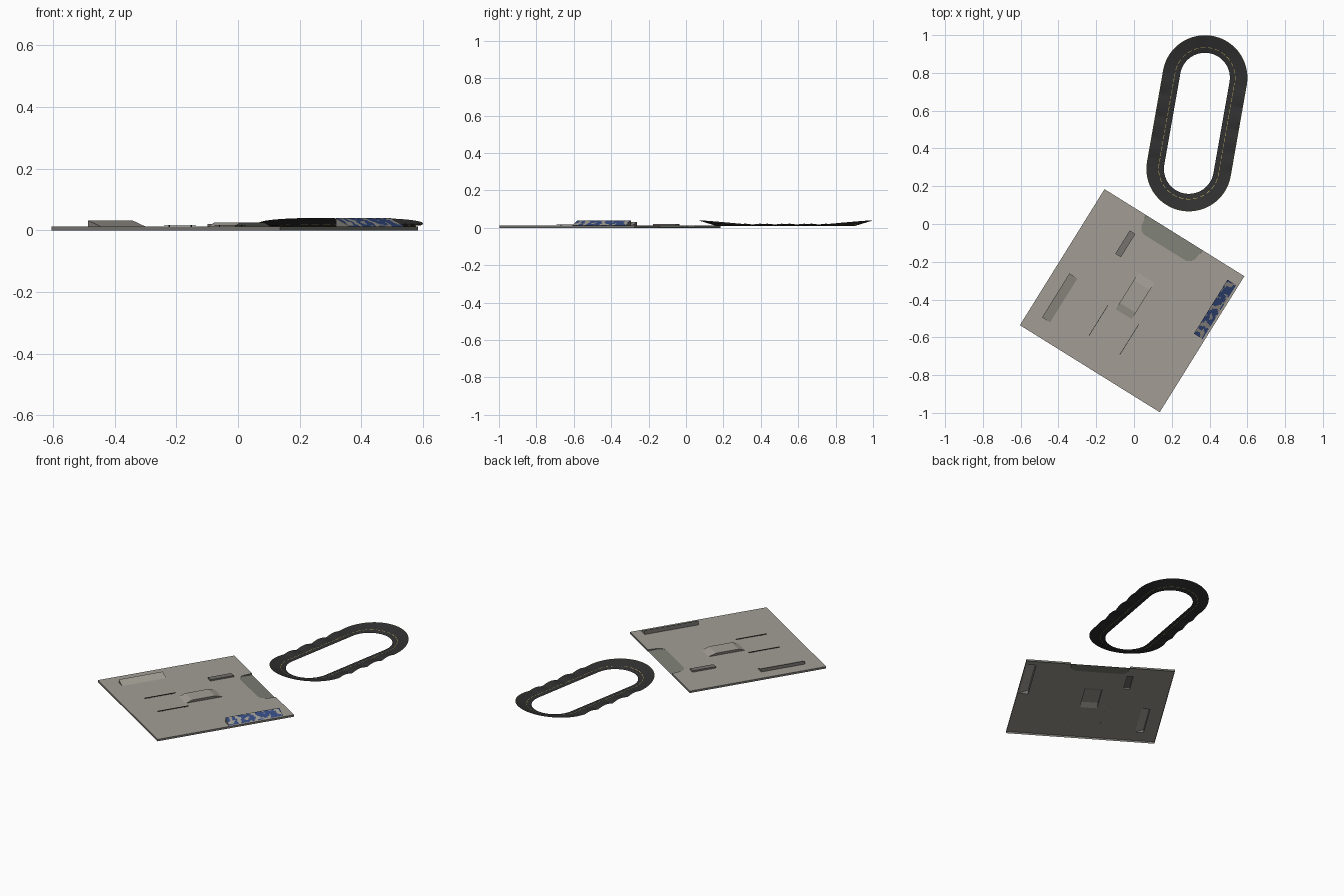
import bpy, bmesh, math
from mathutils import Vector, noise

cube = bpy.data.objects.get("Cube")
if cube:
    bpy.data.objects.remove(cube, do_unlink=True)


def material(name, r, g, b):
    m = bpy.data.materials.new(name)
    m.use_nodes = True
    m.diffuse_color = (r, g, b, 1)
    m.node_tree.nodes["Principled BSDF"].inputs["Base Color"].default_value = (r, g, b, 1)
    return m


concrete = material("concrete", 0.36, 0.34, 0.30)
wall = material("dark concrete", 0.18, 0.175, 0.16)
curb = material("grey green concrete", 0.21, 0.215, 0.18)
blue = material("mural blue", 0.035, 0.07, 0.22)
black = material("rail black", 0.02, 0.02, 0.02)
asphalt = material("asphalt", 0.03, 0.03, 0.03)
yellow = material("line yellow", 0.45, 0.36, 0.10)

PARK = (Vector((-0.01, -0.406, 0)), math.radians(-31.9))
TRACK = (Vector((0.333, 0.533, 0)), math.radians(-10))


def finish(bm, name, frame, mats):
    mesh = bpy.data.meshes.new(name)
    bm.to_mesh(mesh)
    bm.free()
    for m in mats:
        mesh.materials.append(m)
    ob = bpy.data.objects.new(name, mesh)
    bpy.context.collection.objects.link(ob)
    ob.location, ob.rotation_euler.z = frame
    return ob


def prism(name, profile, a, b, axis, mats, open_base=True):
    """Extrude a (position, height) profile from a to b; its last edge is the base."""
    bm = bmesh.new()
    place = (lambda p, t: (p[0], t, p[1])) if axis == "v" else (lambda p, t: (t, p[0], p[1]))
    ends = [[bm.verts.new(place(p, t)) for p in profile] for t in (a, b)]
    for end in ends:
        bm.faces.new(end)
    n = len(profile)
    sides = [bm.faces.new((ends[0][i], ends[0][(i + 1) % n], ends[1][(i + 1) % n], ends[1][i]))
             for i in range(n)]
    bmesh.ops.recalc_face_normals(bm, faces=bm.faces)
    for f in bm.faces:
        f.material_index = 0 if f.normal.z > 0.3 else len(mats) - 1
    if open_base:
        bmesh.ops.delete(bm, geom=[sides[-1]], context="FACES_ONLY")
    return finish(bm, name, PARK, mats)


# Plaza slab: open below, with holes under the obstacles and a notch for the roll-in
U, V, TOP = 0.436, 0.424, 0.012
LEFT = (-0.358, -0.308, -0.327, -0.053)
RIGHT = (0.37, 0.424, 0.025, 0.361)
BOX = (-0.05, 0.05, -0.084, 0.142)
PAD = (-0.207, -0.172, 0.164, 0.309)
half = [(0.175, V), (0.168, 0.365), (0.155, 0.342), (0.133, 0.33)]
notch = half + [(-u, v) for u, v in reversed(half)]


def floor_z(v):
    return TOP - 0.010 * (v - 0.33) / (V - 0.33)


bm = bmesh.new()


def loop(points):
    vs = [bm.verts.new((u, v, TOP)) for u, v in points]
    return vs, [bm.edges.new((vs[i - 1], vs[i])) for i in range(len(vs))]


outer = [(-U, -V), (U, -V), (U, V)] + notch + [(-U, V)]
rim, edges = loop(outer)
for u0, u1, v0, v1 in (LEFT, RIGHT, BOX, PAD):
    edges += loop([(u0, v0), (u1, v0), (u1, v1), (u0, v1)])[1]
bmesh.ops.triangle_fill(bm, edges=edges, normal=(0, 0, 1))
for f in bm.faces:
    f.normal_update()
    if f.normal.z < 0:
        f.normal_flip()
for i, a in enumerate(rim):
    b = rim[(i + 1) % len(rim)]
    inside = outer[i] in notch and outer[(i + 1) % len(rim)] in notch
    low = [bm.verts.new((p.co.x, p.co.y, floor_z(p.co.y) if inside else 0)) for p in (a, b)]
    bm.faces.new((low[0], low[1], b, a)).material_index = 1
finish(bm, "plaza_slab", PARK, [concrete, wall])

# Sloping roll-in at the back edge
bm = bmesh.new()
f = bm.faces.new([bm.verts.new((u, v, floor_z(v))) for u, v in notch])
f.normal_update()
if f.normal.z < 0:
    f.normal_flip()
finish(bm, "roll_in", PARK, [curb])

# Bank ramps, funbox and low pad
for name, (u0, u1, v0, v1), h in (("left_bank", LEFT, 0.032), ("right_bank", RIGHT, 0.039)):
    prism(name, [(u0, TOP), (u0, h), (u1, TOP)], v0, v1, "v", [concrete, wall])
u0, u1, v0, v1 = BOX
prism("funbox", [(v0, TOP), (v0 + 0.04, 0.026), (v1 - 0.045, 0.026), (v1, TOP)],
      u0, u1, "u", [concrete, wall])
u0, u1, v0, v1 = PAD
prism("manual_pad", [(u0, TOP), (u0, 0.021), (u1, 0.021), (u1, TOP)], v0, v1, "v", [wall])

# Blotchy mural on the right bank
bm = bmesh.new()
u0, u1, v0, v1 = RIGHT
NU, NV = 8, 48
grid = [[bm.verts.new((u0 + (u1 - u0) * i / NU, v0 + (v1 - v0) * j / NV,
                       0.0398 + (TOP - 0.039) * i / NU)) for j in range(NV + 1)]
        for i in range(NU + 1)]
for i in range(NU):
    for j in range(NV):
        f = bm.faces.new((grid[i][j], grid[i + 1][j], grid[i + 1][j + 1], grid[i][j + 1]))
        blotch = noise.noise(Vector((i * 0.37 + 0.2, j * 0.31 + 0.1, 0.5)))
        f.material_index = 1 if blotch > 0.13 else 0
finish(bm, "bank_mural", PARK, [blue, concrete])

# Grind rails on two posts each
for side, label in ((-1, "left"), (1, "right")):
    c = side * 0.096
    bar = [(c - 0.0015, 0.015), (c - 0.0015, 0.018), (c + 0.0015, 0.018), (c + 0.0015, 0.015)]
    prism(label + "_rail", bar, -0.278, -0.088, "v", [black], False)
    post = [(c - 0.0015, 0.010), (c - 0.0015, 0.015), (c + 0.0015, 0.015), (c + 0.0015, 0.010)]
    for v, end in ((-0.25, "front"), (-0.115, "back")):
        prism(f"{label}_rail_{end}_post", post, v, v + 0.003, "v", [black], False)

# Banked oval track: rollers on the straights, a dashed line and an outer edge line
HALF, R_IN, R_OUT = 0.245, 0.132, 0.225
ARC, STRAIGHT = 40, 48
path = []
for s in (1, -1):
    path += [(s, s * HALF, math.pi * k / ARC) for k in range(ARC)]
    path += [(s, s * (HALF - 2 * HALF * k / STRAIGHT), math.pi) for k in range(STRAIGHT)]
radii = [R_IN, 0.145, 0.1585, 0.1615, 0.18, 0.20, 0.223, R_OUT]


def track_point(s, centre, angle, r):
    x, y = s * r * math.cos(angle), centre + s * r * math.sin(angle)
    reach = abs(centre + s * R_OUT * math.sin(angle))
    bank = 0.029 * min(max((reach - 0.17) / 0.3, 0), 1)
    roller = 0.011 * abs(math.sin(math.pi * reach / 0.12)) if reach < 0.24 else 0
    return x, y, 0.011 + max(bank, roller) * (r - R_IN) / (R_OUT - R_IN)


bm = bmesh.new()
rings = [[bm.verts.new(track_point(*p, r)) for r in radii] for p in path]
for k, ring in enumerate(rings):
    following = rings[(k + 1) % len(rings)]
    for j in range(len(radii) - 1):
        f = bm.faces.new((ring[j], ring[j + 1], following[j + 1], following[j]))
        f.smooth = True
        f.material_index = int(j == len(radii) - 2 or (j == 2 and k % 3 != 0))
finish(bm, "oval_track", TRACK, [asphalt, yellow])
